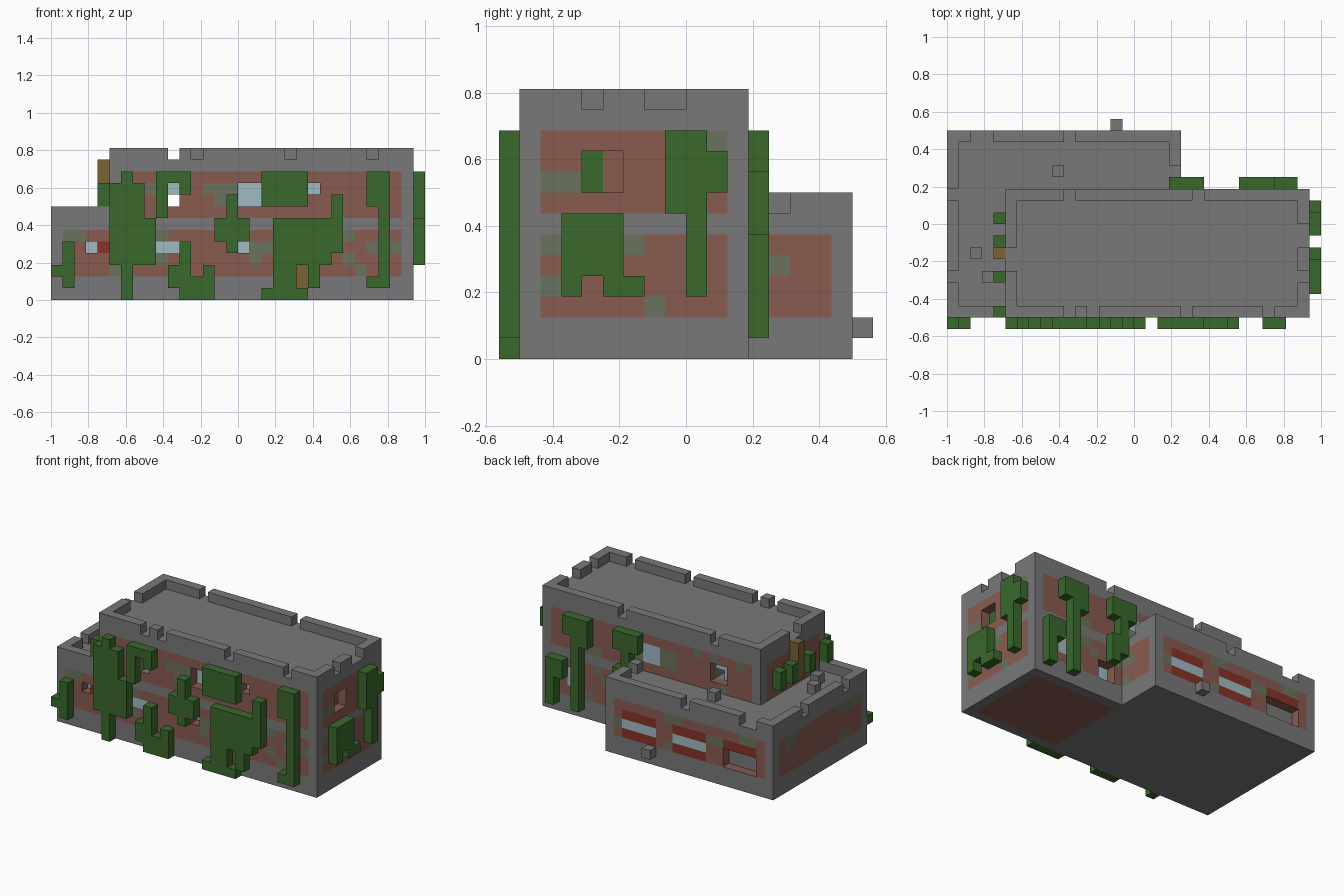
import bpy
import bmesh
import random
from itertools import product

random.seed(4)
if "Cube" in bpy.data.objects:
    bpy.data.objects.remove(bpy.data.objects["Cube"])

UNIT = 1 / 16
COLOURS = {
    "stone grey": (.19, .19, .19), "faded brick": (.25, .105, .08),
    "moss": (.145, .17, .114), "leaf green": (.042, .14, .025),
    "pale glass": (.35, .49, .545), "deep red": (.24, .034, .022),
    "old wood": (.195, .127, .037),
}
MATERIALS = {}
for label, rgb in COLOURS.items():
    mat = bpy.data.materials.new(label)
    mat.use_nodes = True
    mat.diffuse_color = (*rgb, 1)
    mat.node_tree.nodes["Principled BSDF"].inputs["Base Color"].default_value = (*rgb, 1)
    MATERIALS[label] = mat
NAMES = list(COLOURS)

# Each wall: axis running along it, axis across it, surface cell, outward sign
WALLS = {
    "front": (0, 1, -8, -1), "back": (0, 1, 2, 1), "right": (1, 0, 14, 1),
    "left": (1, 0, -11, -1), "low back": (0, 1, 7, 1),
    "low left": (1, 0, -16, -1), "low right": (1, 0, 3, 1),
}
NORMALS = [(1, 0, 0), (-1, 0, 0), (0, 1, 0), (0, -1, 0), (0, 0, 1), (0, 0, -1)]
skin, carved = {}, set()


def box(x0, x1, y0, y1, z0, z1):
    return set(product(range(x0, x1), range(y0, y1), range(z0, z1)))


def step(cell, normal, sign=1):
    return tuple(a + sign * b for a, b in zip(cell, normal))


def on_wall(wall, depth, u0, u1, z0, z1):
    """Cells of a rectangle on a wall; depth 1 lies outside, -1 inside."""
    along, across, surface, sign = WALLS[wall]
    cells = set()
    for u, z in product(range(u0, u1), range(z0, z1)):
        cell = [0, 0, z]
        cell[along], cell[across] = u, surface + sign * depth
        cells.add(tuple(cell))
    return cells


def paint(wall, colour, *rect, depth=0):
    normal = [0, 0, 0]
    normal[WALLS[wall][1]] = WALLS[wall][3]
    for cell in on_wall(wall, depth, *rect):
        skin[cell, tuple(normal)] = colour


def recess(wall, *rect, back="pale glass"):
    """Sink an opening one cell, with brick sides and a coloured back."""
    for cell in on_wall(wall, 0, *rect):
        carved.add(cell)
        for normal in NORMALS:
            skin[step(cell, normal, -1), normal] = "faded brick"
    paint(wall, back, *rect, depth=-1)


def build(name, cells, colour):
    """Closed block shape with one flat face per exposed cell side."""
    bm = bmesh.new()
    verts = {}
    for cell in sorted(cells):
        for normal in NORMALS:
            if step(cell, normal) in cells:
                continue
            axis = [abs(n) for n in normal].index(1)
            u, v = (axis + 1) % 3, (axis + 2) % 3
            ring = []
            for du, dv in ((0, 0), (1, 0), (1, 1), (0, 1)):
                corner = list(cell)
                corner[axis] += max(normal[axis], 0)
                corner[u] += du
                corner[v] += dv
                corner = tuple(corner)
                if corner not in verts:
                    verts[corner] = bm.verts.new([c * UNIT for c in corner])
                ring.append(verts[corner])
            face = bm.faces.new(ring if normal[axis] > 0 else ring[::-1])
            face.material_index = NAMES.index(skin.get((cell, normal), colour))
    mesh = bpy.data.meshes.new(name)
    bm.to_mesh(mesh)
    bm.free()
    for mat in MATERIALS.values():
        mesh.materials.append(mat)
    bpy.context.collection.objects.link(bpy.data.objects.new(name, mesh))


def grow(wall, stems, clumps):
    """Vine one cell proud of a wall: thin stems plus wider leaf clumps."""
    cells = set()
    for u, z0, z1 in stems:
        cells |= on_wall(wall, 1, u, u + 1, z0, z1)
    for clump in clumps:
        cells |= on_wall(wall, 1, *clump)
    build(wall + "_vines", cells, "leaf green")


def notches(places, z):
    return {(x, y, z) for x, y in places}


# Brick panels on two storeys, scattered with moss
LOWER, UPPER = (2, 6), (7, 11)
for wall, u0, u1, storey in (
        ("front", -15, 14, LOWER), ("front", -10, 14, UPPER),
        ("back", 4, 14, LOWER), ("back", -10, 14, UPPER),
        ("right", -7, 2, LOWER), ("right", -7, 2, UPPER), ("left", -7, 2, UPPER),
        ("low back", -15, 3, LOWER), ("low left", -7, 7, LOWER), ("low right", 3, 7, LOWER)):
    paint(wall, "faded brick", u0, u1, *storey)
    for n in range((u1 - u0) // 2):
        u, z = random.randrange(u0, u1 - 1), random.randrange(*storey)
        paint(wall, "moss", u, u + random.choice((1, 2)), z, z + 1)
for x, y in product(range(4, 14), range(-7, 2)):
    skin[(x, y, 0), (0, 0, -1)] = "faded brick"

# Windows and openings
for u, z in ((-13, 4), (0, 4), (-6, 9), (6, 9)):
    recess("front", u, u + 1, z, z + 1)
recess("front", 0, 2, 8, 10)
paint("front", "pale glass", -7, -5, 4, 5)
paint("front", "deep red", -12, -11, 4, 5)
paint("front", "old wood", 5, 6, 1, 3)
recess("right", -5, -3, 8, 10, back="faded brick")
paint("right", "leaf green", -5, -4, 8, 10, depth=-1)
recess("back", -7, -5, 8, 10)
recess("back", 5, 7, 2, 4)
paint("back", "pale glass", 1, 3, 8, 10)
paint("back", "pale glass", 11, 12, 3, 5)
for x in (-2, -8, -14):
    paint("low back", "deep red", x, x + 4, 2, 5)
    paint("low back", "pale glass", x, x + 4, 3, 4)
recess("low back", -14, -10, 2, 4, back="stone grey")
carved |= box(-6, -5, -8, 3, 8, 9)

# Tall block with a notched parapet
tall = box(-11, 15, -8, 3, 0, 13) - box(-10, 14, -7, 2, 12, 13)
tall -= notches([(x, -8) for x in (-6, -4, 4, 11)] + [(-6, 2), (5, 2)], 12)
tall -= notches([(14, y) for y in (-5, -2, -1)] + [(-11, -4), (-11, -3)], 12)
build("tall_block", tall - carved, "stone grey")

# Low wing wrapping the left side and back
wing = box(-16, 4, -8, 8, 0, 8) - box(-15, 3, -7, 7, 7, 8) - box(-11, 4, -8, 3, 0, 8)
wing -= notches([(-16, 2), (-16, -5), (-14, 7), (-13, 7), (-6, 7), (3, 4)], 7)
build("low_wing", wing - carved, "stone grey")

# Loose stones on the wing roof and one on the back wall
for name, cell in {"roof_stone_a": (-14, -3, 7), "roof_stone_b": (-13, -5, 7),
                   "roof_stone_c": (-7, 4, 7), "back_stone": (-2, 8, 1)}.items():
    build(name, {cell}, "stone grey")

# Climbing vines
grow("front",
     stems=[(-15, 1, 5), (-16, 2, 3), (-10, 0, 11), (-8, 3, 7), (-7, 7, 10), (-5, 9, 10),
            (-5, 2, 5), (-6, 1, 3), (-3, 2, 3), (-1, 4, 9), (8, 4, 9), (6, 1, 3),
            (12, 1, 8), (11, 1, 2)],
     clumps=[(-11, -8, 3, 10), (-7, -4, 10, 11), (-5, -2, 0, 2), (-2, 1, 5, 7),
             (2, 6, 8, 11), (3, 8, 3, 7), (3, 5, 0, 3), (2, 6, 0, 1), (11, 13, 8, 11)])
grow("right",
     stems=[(1, 8, 10), (0, 3, 7), (-6, 3, 4)],
     clumps=[(-1, 1, 7, 11), (-6, -3, 4, 7), (-4, -2, 3, 4)])
grow("back",
     stems=[(13, 1, 6), (12, 4, 6), (10, 1, 9), (9, 8, 9), (4, 5, 9), (5, 4, 7)],
     clumps=[(9, 12, 9, 11), (3, 6, 9, 11)])
grow("left", stems=[(y, 8, 10) for y in (0, -2, -5, -8)], clumps=[])

# Timber door on the wing roof
build("roof_door", on_wall("left", 1, -3, -2, 8, 12), "old wood")
